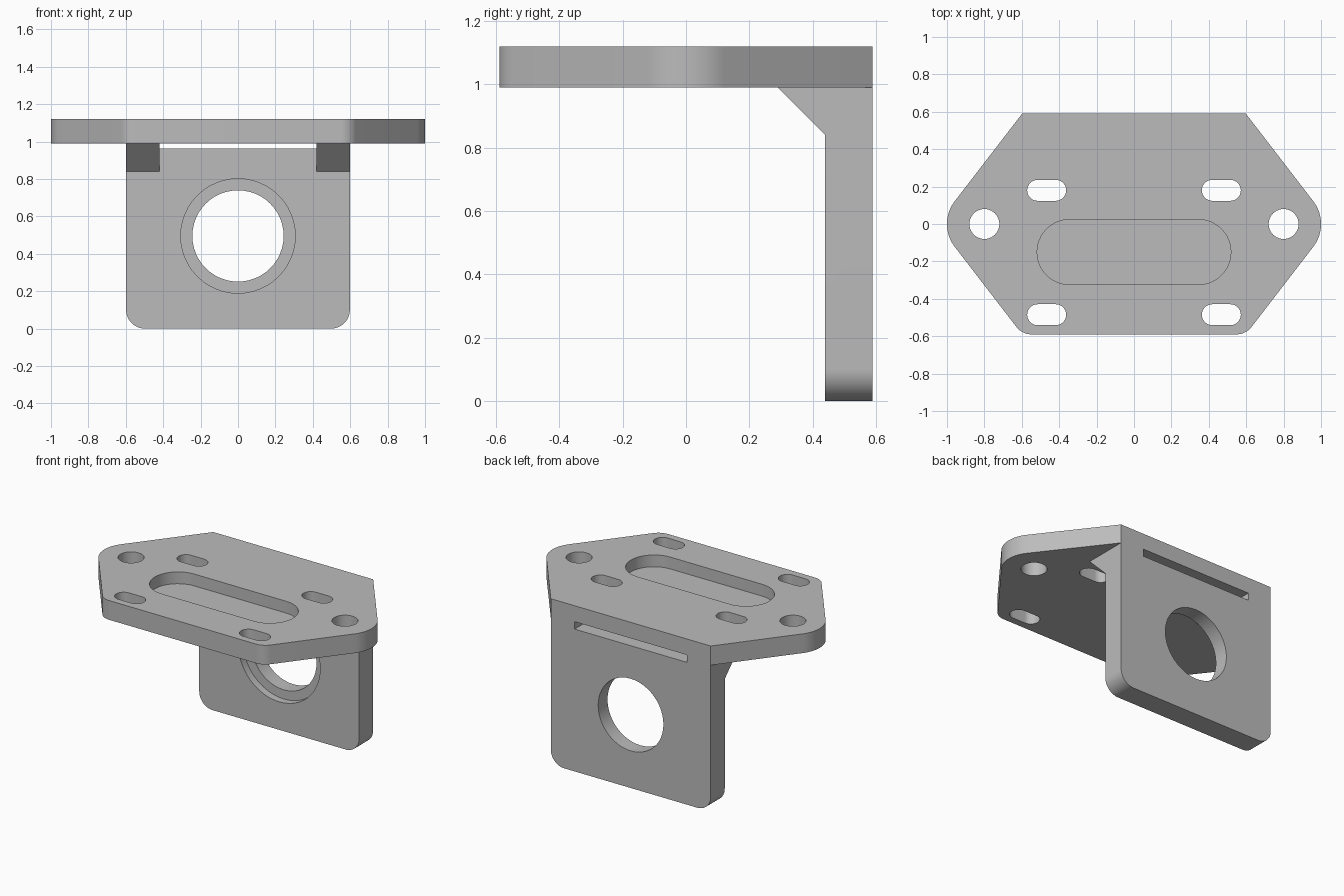
import bpy
import bmesh
from math import pi, sin, cos, tan
from mathutils import Vector

cube = bpy.data.objects.get("Cube")
if cube:
    bpy.data.objects.remove(cube, do_unlink=True)

grey = bpy.data.materials.new("plain grey")
grey.use_nodes = True
COLOUR = (0.5, 0.5, 0.5, 1)
grey.diffuse_color = COLOUR
grey.node_tree.nodes["Principled BSDF"].inputs["Base Color"].default_value = COLOUR


def rounded(corners, steps=16):
    """Outline from (u, v, radius) corners, with an arc at each rounded one."""
    out = []
    for i, (u, v, r) in enumerate(corners):
        p = Vector((u, v))
        if r == 0:
            out.append(p)
            continue
        a = (Vector(corners[i - 1][:2]) - p).normalized()
        b = (Vector(corners[(i + 1) % len(corners)][:2]) - p).normalized()
        half = a.angle(b) / 2
        centre = p + (a + b).normalized() * (r / sin(half))
        start = p + a * (r / tan(half)) - centre
        end = p + b * (r / tan(half)) - centre
        sweep = pi - 2 * half
        for k in range(steps + 1):
            t = k / steps
            out.append(centre + (start * sin((1 - t) * sweep) + end * sin(t * sweep)) / sin(sweep))
    return out


def slot(cx, cy, half_width, r, steps=24):
    """Outline with two round ends; half_width 0 of straight gives a circle."""
    straight = half_width - r
    pts = []
    for side, base in ((1, -pi / 2), (-1, pi / 2)):
        last = steps + 1 if straight > 0 else steps
        for k in range(last):
            a = base + pi * k / steps
            pts.append(Vector((cx + side * straight + r * cos(a), cy + r * sin(a))))
    return pts


def prism(name, pts, axis, lo, hi):
    """Extrude an outline along the given axis between lo and hi."""
    place = {"z": lambda p, d: (p[0], p[1], d),
             "y": lambda p, d: (p[0], d, p[1]),
             "x": lambda p, d: (d, p[0], p[1])}[axis]
    bm = bmesh.new()
    low = [bm.verts.new(place(p, lo)) for p in pts]
    high = [bm.verts.new(place(p, hi)) for p in pts]
    bm.faces.new(low)
    bm.faces.new(high)
    n = len(pts)
    for i in range(n):
        j = (i + 1) % n
        bm.faces.new((low[i], low[j], high[j], high[i]))
    bmesh.ops.recalc_face_normals(bm, faces=bm.faces)
    mesh = bpy.data.meshes.new(name)
    bm.to_mesh(mesh)
    bm.free()
    mesh.materials.append(grey)
    obj = bpy.data.objects.new(name, mesh)
    bpy.context.collection.objects.link(obj)
    return obj


def combine(target, tool, operation):
    """Apply a boolean and remove the tool."""
    mod = target.modifiers.new("combine", "BOOLEAN")
    mod.object, mod.operation, mod.solver = tool, operation, "EXACT"
    bpy.context.view_layer.objects.active = target
    bpy.ops.object.modifier_apply(modifier=mod.name)
    bpy.data.objects.remove(tool, do_unlink=True)


W, D, TOP, UNDER = 0.598, 0.59, 1.12, 0.99
WALL_FRONT = 0.44

# Top plate: six-sided, with round tips and softened front corners
bracket = prism("mounting_bracket", rounded([
    (-W, D, 0), (-1.0525, 0, 0.2), (-W, -D, 0.1),
    (W, -D, 0.1), (1.0525, 0, 0.2), (W, D, 0)]), "z", UNDER, TOP)

# Upright wall with rounded lower corners
wall = prism("wall", rounded([(-W, 0, 0.1), (W, 0, 0.1), (W, 1.05, 0), (-W, 1.05, 0)]),
             "y", WALL_FRONT, D)
combine(bracket, wall, "UNION")

# Corner gussets under the plate
for s in (-1, 1):
    lo, hi = sorted((s * 0.42, s * W))
    gusset = prism("gusset", [(0.26, 1.02), (WALL_FRONT, 0.84), (0.5, 0.84), (0.5, 1.02)],
                   "x", lo, hi)
    combine(bracket, gusset, "UNION")

# Round end holes and bolt slots through the plate
cuts = []
for s in (-1, 1):
    cuts.append(prism("end_hole", slot(s * 0.8, 0, 0.08, 0.08), "z", 0.9, 1.2))
    for y in (0.18, -0.485):
        cuts.append(prism("bolt_slot", slot(s * 0.467, y, 0.104, 0.056), "z", 0.9, 1.2))

# Blind pocket in the plate's upper side
cuts.append(prism("pocket", slot(0, -0.15, 0.518, 0.174), "z", 1.04, 1.2))

# Stepped bore and thin slit through the wall
cuts.append(prism("bore", slot(0, 0.495, 0.244, 0.244), "y", 0.3, 0.7))
cuts.append(prism("counterbore", slot(0, 0.495, 0.306, 0.306), "y", 0.3, 0.49))
cuts.append(prism("slit", [(-0.42, 0.962), (0.42, 0.962), (0.42, 1.012), (-0.42, 1.012)],
                  "y", WALL_FRONT, 0.7))
for cut in cuts:
    combine(bracket, cut, "DIFFERENCE")

# Smooth the round surfaces, keep the edges crisp
bpy.ops.object.select_all(action="DESELECT")
bracket.select_set(True)
bpy.context.view_layer.objects.active = bracket
bpy.ops.object.shade_smooth_by_angle(angle=pi / 6)
